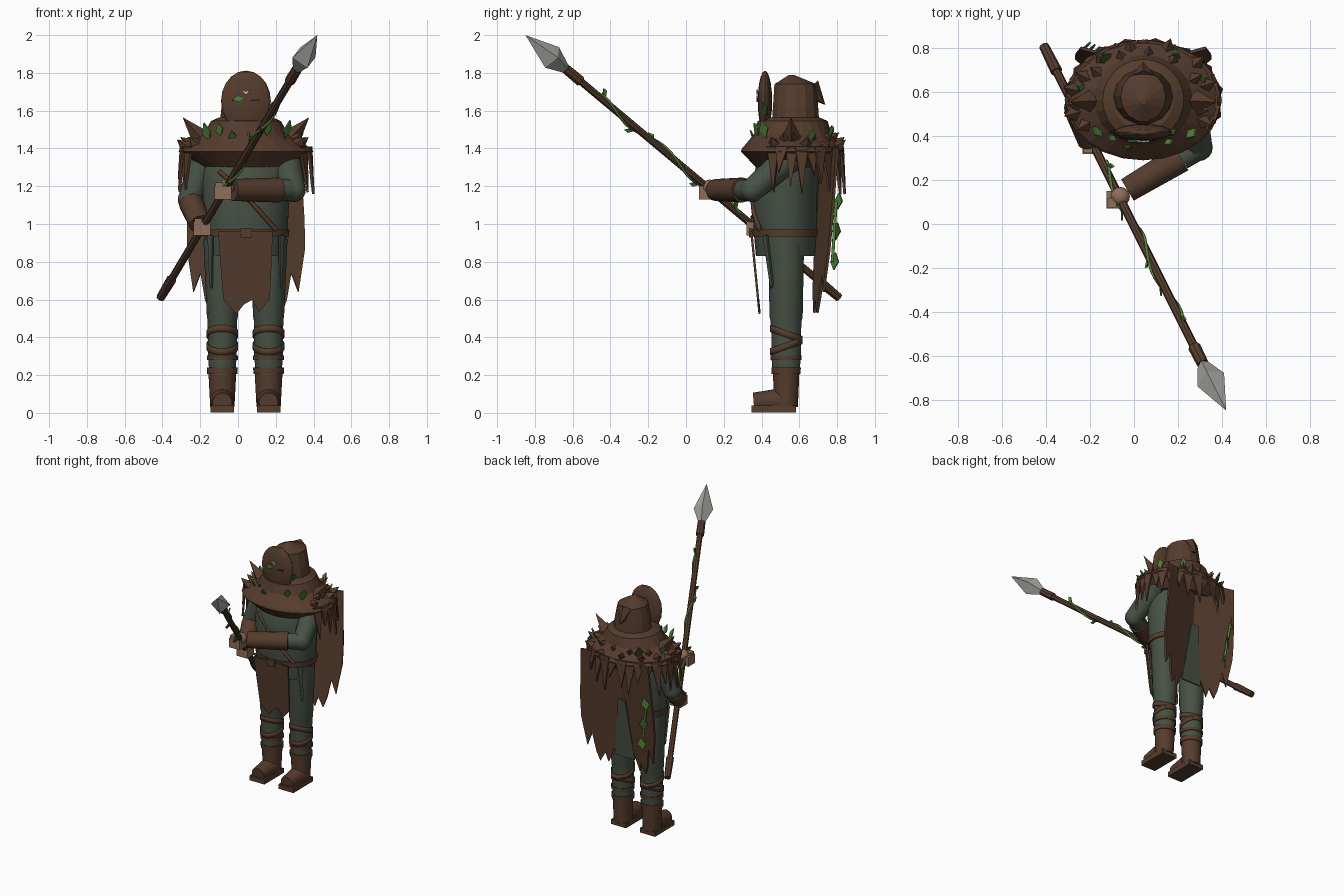
import bpy, bmesh, math, random
from mathutils import Vector, Matrix

random.seed(4)
if "Cube" in bpy.data.objects:
    bpy.data.objects.remove(bpy.data.objects["Cube"])


def material(name, rgb):
    m = bpy.data.materials.new(name)
    m.use_nodes = True
    m.diffuse_color = (*rgb, 1)
    m.node_tree.nodes["Principled BSDF"].inputs["Base Color"].default_value = (*rgb, 1)
    return m


BROWN = material("brown leather", (0.092, 0.045, 0.026))
CLOTH = material("grey green cloth", (0.064, 0.083, 0.059))
SKIN = material("skin", (0.27, 0.155, 0.098))
LEAF = material("leaf green", (0.085, 0.23, 0.045))
VINE = material("dark vine green", (0.04, 0.105, 0.025))
STEEL = material("pale steel", (0.4, 0.4, 0.37))
PALE = material("pale mark", (0.6, 0.58, 0.52))
DARK = material("dark slit", (0.02, 0.011, 0.008))

CX, CY = 0.042, 0.565      # body axis


def finish(name, bm, mat, smooth=False):
    bmesh.ops.recalc_face_normals(bm, faces=bm.faces)
    me = bpy.data.meshes.new(name)
    bm.to_mesh(me)
    bm.free()
    me.materials.append(mat)
    ob = bpy.data.objects.new(name, me)
    bpy.context.collection.objects.link(ob)
    if smooth:
        bpy.ops.object.select_all(action="DESELECT")
        ob.select_set(True)
        bpy.context.view_layer.objects.active = ob
        bpy.ops.object.shade_smooth_by_angle(angle=math.radians(30))
    return ob


def loft(name, rings, mat, n=18, smooth=True):
    """Skin through ellipses given as (x, y, z, rx, ry)."""
    bm = bmesh.new()
    loops = [[bm.verts.new((x + rx * math.cos(i * math.tau / n), y + ry * math.sin(i * math.tau / n), z))
              for i in range(n)] for x, y, z, rx, ry in rings]
    for a, b in zip(loops, loops[1:]):
        for i in range(n):
            j = (i + 1) % n
            bm.faces.new((a[i], a[j], b[j], b[i]))
    bm.faces.new(loops[0])
    bm.faces.new(loops[-1])
    return finish(name, bm, mat, smooth)


def add_tube(bm, a, b, r1, r2, n):
    a, b = Vector(a), Vector(b)
    d = b - a
    mat = Matrix.Translation((a + b) / 2) @ d.to_track_quat("Z", "Y").to_matrix().to_4x4()
    bmesh.ops.create_cone(bm, cap_ends=True, segments=n, radius1=r1, radius2=r2, depth=d.length, matrix=mat)


def tube(name, a, b, r1, r2, mat, n=12, smooth=True):
    bm = bmesh.new()
    add_tube(bm, a, b, r1, r2, n)
    return finish(name, bm, mat, smooth)


def ball(name, c, r, mat):
    bm = bmesh.new()
    bmesh.ops.create_uvsphere(bm, u_segments=16, v_segments=10, radius=1,
                              matrix=Matrix.Translation(c) @ Matrix.Diagonal((*r, 1)))
    return finish(name, bm, mat, True)


def box(name, c, size, mat):
    bm = bmesh.new()
    bmesh.ops.create_cube(bm, size=1, matrix=Matrix.Translation(c) @ Matrix.Diagonal((*size, 1)))
    return finish(name, bm, mat)


def thicken(ob, t):
    m = ob.modifiers.new("thickness", "SOLIDIFY")
    m.thickness, m.offset = t, 0


def plate(name, pts, mat, t=0.012):
    bm = bmesh.new()
    bm.faces.new([bm.verts.new(p) for p in pts])
    thicken(finish(name, bm, mat), t)


def path(name, pts, r, mat):
    cu = bpy.data.curves.new(name, "CURVE")
    cu.dimensions, cu.bevel_depth, cu.bevel_resolution = "3D", r, 1
    sp = cu.splines.new("POLY")
    sp.points.add(len(pts) - 1)
    for p, q in zip(sp.points, pts):
        p.co = (*q, 1)
    cu.materials.append(mat)
    bpy.context.collection.objects.link(bpy.data.objects.new(name, cu))


def leaf(name, c, up, side, size, mat=LEAF):
    c, up, side = Vector(c), Vector(up).normalized(), Vector(side).normalized()
    plate(name, [c - up * size * 0.5, c + side * size * 0.33, c + up * size * 0.55, c - side * size * 0.33], mat, 0.008)


# Legs, wraps and boots
for side, x in (("left", 0.162), ("right", -0.083)):
    loft(side + "_leg", [(x, 0.53, 0.2, 0.068, 0.072), (x, 0.53, 0.3, 0.076, 0.08), (x, 0.53, 0.42, 0.077, 0.08),
                         (x, 0.53, 0.49, 0.078, 0.085), (x, 0.53, 0.51, 0.082, 0.09), (x, 0.53, 0.92, 0.1, 0.098)], CLOTH, 14)
    loft(side + "_boot_shaft", [(x, 0.53, 0.03, 0.064, 0.064), (x, 0.53, 0.22, 0.074, 0.072)], BROWN, 14)
    loft(side + "_boot_cuff", [(x, 0.53, 0.205, 0.08, 0.078), (x, 0.53, 0.24, 0.082, 0.08)], BROWN, 14)
    box(side + "_sole", (x, 0.465, 0.02), (0.125, 0.235, 0.036), BROWN)
    tube(side + "_boot_foot", (x, 0.358, 0.055), (x, 0.5, 0.066), 0.052, 0.064, BROWN, 14)
    loft(side + "_knee_band", [(x, 0.53, 0.28, 0.082, 0.084), (x, 0.53, 0.305, 0.082, 0.084)], BROWN, 14)
    for k, tilt in enumerate((0.03, -0.03)):
        bm = bmesh.new()
        z0, n = 0.335 + 0.065 * k, 14
        lo, hi = [[bm.verts.new((x + 0.081 * math.cos(i * math.tau / n), 0.53 + 0.085 * math.sin(i * math.tau / n),
                                 z0 + h + tilt * math.sin(i * math.tau / n))) for i in range(n)] for h in (0, 0.036)]
        for i in range(n):
            bm.faces.new((lo[i], lo[i - 1], hi[i - 1], hi[i]))
        thicken(finish(side + "_leg_wrap", bm, BROWN, True), 0.006)

# Torso, belt and front cloth
loft("tunic", [(CX, 0.53, 0.83, 0.2, 0.16), (CX, 0.527, 0.95, 0.22, 0.168), (CX, 0.526, 1.05, 0.225, 0.172),
               (CX, 0.526, 1.2, 0.235, 0.174), (CX, 0.54, 1.31, 0.235, 0.17), (CX, CY, 1.42, 0.2, 0.14)], CLOTH, 24)
loft("belt", [(CX, 0.527, 0.935, 0.228, 0.178), (CX, 0.527, 0.972, 0.23, 0.18)], BROWN, 24)
box("belt_buckle", (CX, 0.343, 0.953), (0.06, 0.02, 0.05), BROWN)
plate("front_cloth", [(CX + x, 0.345 + 0.1 * (0.97 - z), z) for x, z in (
    (-0.148, 0.96), (0.142, 0.96), (0.13, 0.66), (0.125, 0.6), (0.07, 0.535), (0.035, 0.6), (-0.01, 0.575), (-0.05, 0.525),
    (-0.12, 0.6))], BROWN)
plate("back_cloth", [(CX + x, 0.715 - 0.09 * (1.05 - z), z) for x, z in (
    (-0.03, 1.05), (0.03, 1.05), (0.085, 0.6), (-0.085, 0.6))], CLOTH)
for s in (-1, 1):
    plate("hip_strip", [(CX + s * x, y, z) for x, y, z in (
        (0.175, 0.41, 0.94), (0.2, 0.43, 0.94), (0.19, 0.46, 0.68), (0.18, 0.45, 0.66))], CLOTH)
path("chest_strap", [(-0.1, 0.39, 1.28), (0.03, 0.35, 1.16), (0.12, 0.36, 1.06), (0.2, 0.39, 0.97)], 0.013, BROWN)

# Arms
for side, shoulder, elbow, cuff, wrist in (
        ("left", (0.25, 0.56, 1.36), (0.295, 0.35, 1.18), (0.215, 0.3, 1.18), (-0.03, 0.155, 1.18)),
        ("right", (-0.18, 0.56, 1.34), (-0.255, 0.53, 1.13), (-0.248, 0.51, 1.11), (-0.2, 0.38, 1.0))):
    ball(side + "_shoulder", shoulder, (0.085, 0.085, 0.085), CLOTH)
    tube(side + "_upper_arm", shoulder, elbow, 0.08, 0.063, CLOTH, 14)
    ball(side + "_elbow", elbow, (0.064, 0.064, 0.064), CLOTH)
    tube(side + "_sleeve", elbow, cuff, 0.06, 0.056, CLOTH, 14)
    tube(side + "_bracer", cuff, wrist, 0.066, 0.058, BROWN, 14)

# Spear
BUTT, TIP = Vector((-0.41, 0.81, 0.61)), Vector((0.42, -0.85, 2.0))


def along(t):
    return BUTT.lerp(TIP, t)


turn = (TIP - BUTT).to_track_quat("Z", "Y")
tube("spear_shaft", along(0), along(0.88), 0.02, 0.02, BROWN, 8)
tube("spear_butt_cap", along(0), along(0.07), 0.023, 0.027, BROWN, 8)
tube("spear_collar", along(0.825), along(0.872), 0.029, 0.027, BROWN, 8)
bm = bmesh.new()
add_tube(bm, along(0.868), along(0.915), 0.022, 0.068, 4)
add_tube(bm, along(0.915), along(1.0), 0.068, 0.0, 4)
finish("spear_head", bm, STEEL)
spin = [along(0.32 + 0.0045 * i) + turn @ Vector((0.021 * math.cos(i * 0.14), 0.021 * math.sin(i * 0.14), 0)) for i in range(100)]
path("spear_vine", spin, 0.007, LEAF)
for k, i in enumerate((5, 28, 62, 74, 98)):
    out = spin[i] - along(0.32 + 0.0045 * i)
    leaf("spear_leaf", spin[i] + out * 0.6, out + (TIP - BUTT) * 0.012, turn @ Vector((0.3, 1, 0)), 0.055, (LEAF, VINE)[k % 2])
for name, c in (("left_hand", (-0.08, 0.11, 1.165)), ("right_hand", (-0.19, 0.36, 0.975))):
    box(name, c, (0.09, 0.08, 0.07), SKIN)
    box(name + "_thumb", Vector(c) + Vector((-0.02, -0.015, 0.03)), (0.04, 0.045, 0.05), SKIN)
ball("left_wrist", (-0.063, 0.125, 1.195), (0.044, 0.044, 0.04), SKIN)

# Mantle, collar and hood
loft("mantle", [(CX, CY, 1.3, 0.24, 0.195), (CX, CY, 1.385, 0.358, 0.275), (CX, CY, 1.4, 0.345, 0.268),
                (CX, CY, 1.475, 0.225, 0.205), (CX, CY, 1.545, 0.185, 0.185), (CX, CY, 1.565, 0.14, 0.14)], BROWN, 24, False)
loft("hood", [(CX, 0.58, 1.52, 0.14, 0.13), (CX, 0.58, 1.63, 0.128, 0.122), (CX, 0.58, 1.74, 0.103, 0.115),
              (CX, 0.558, 1.79, 0.012, 0.012)], BROWN, 14, False)
tube("hood_tail", (CX, 0.655, 1.72), (CX, 0.738, 1.63), 0.06, 0.0, BROWN, 6, False)

# Mask with slits and a pale mark
ball("mask", (CX, 0.418, 1.65), (0.132, 0.038, 0.162), BROWN)
for s in (-1, 1):
    box("mask_eye_slit", (CX + s * 0.05, 0.383, 1.655), (0.045, 0.008, 0.008), DARK)
    plate("mask_mark", [(CX, 0.376, 1.685), (CX + s * 0.026, 0.378, 1.712), (CX, 0.376, 1.702)], PALE, 0.008)
leaf("mask_leaf", (0.0, 0.378, 1.663), (1, 0, 0.1), (0, 0, 1), 0.055)

# Thorns and leaves on the mantle
bm = bmesh.new()
for i in range(26):
    a = math.tau * (i + 0.35 * random.random()) / 26
    k = random.choice((0.74, 0.86, 0.93))
    if math.sin(a) < -0.6:
        continue
    base = Vector((CX + 0.35 * k * math.cos(a), CY + 0.27 * k * math.sin(a), 1.395 + 0.2 * (1 - k)))
    out = Vector((math.cos(a), math.sin(a), 0.8)).normalized()
    add_tube(bm, base - out * 0.015, base + out * 0.06, 0.042, 0, 4)
for s in (-1, 1):
    add_tube(bm, (CX + s * 0.235, 0.56, 1.45), (CX + s * 0.335, 0.555, 1.565), 0.055, 0, 4)
finish("mantle_thorns", bm, BROWN)
for i, (deg, k, z) in enumerate(((222, 0.8, 1.485), (238, 0.76, 1.5), (255, 0.8, 1.46), (295, 0.78, 1.5), (318, 0.84, 1.5),
                                 (305, 0.66, 1.61), (25, 0.86, 1.47), (60, 0.86, 1.48), (125, 0.86, 1.47), (165, 0.84, 1.47))):
    a = math.radians(deg)
    leaf("mantle_leaf", (CX + 0.35 * k * math.cos(a), CY + 0.272 * k * math.sin(a), z),
         (0.4 * math.cos(a), 0.4 * math.sin(a), 1), (-math.sin(a), math.cos(a), 0.3),
         0.1 if i % 4 == 0 else 0.07, VINE if i % 3 == 2 else LEAF)

# Pointed fringe round the sides and back
bm = bmesh.new()
for i in range(21):
    a = math.radians(-24 + 228 * i / 20)
    drop = (0.24, 0.15, 0.2)[i % 3] + random.uniform(-0.02, 0.02)
    k = 0.97 + 0.03 * (i % 2)
    corners = ((a - 0.13, k, 1.41), (a + 0.13, k, 1.41), (a + random.uniform(-0.06, 0.06), k + 0.05, 1.4 - drop))
    bm.faces.new([bm.verts.new((CX + 0.345 * m * math.cos(q), CY + 0.265 * m * math.sin(q), z)) for q, m, z in corners])
thicken(finish("mantle_fringe", bm, BROWN), 0.014)

# Split cape with torn hem, its outer edges standing away from the back
HEM = (0.66, 0.53, 0.6, 0.53, 0.6, 0.74, 0.64, 0.86)
for s, side in ((1, "left"), (-1, "right")):
    bm = bmesh.new()
    grid = []
    for c, hem in enumerate(HEM):
        col = []
        for r in range(8):
            z = 1.4 + (hem - 1.4) * r / 7
            inner = 0.2 * max(0, 1.05 - z)
            x = inner + (0.285 + 0.025 * min(1, (1.4 - z) / 0.4) - inner) * c / 7
            col.append(bm.verts.new((CX + s * x, 0.725 + 0.27 * x - 0.08 * (1.4 - z) / 0.85, z)))
        grid.append(col)
    for a, b in zip(grid, grid[1:]):
        for r in range(7):
            bm.faces.new((a[r], b[r], b[r + 1], a[r + 1]))
    thicken(finish(side + "_cape_panel", bm, BROWN), 0.014)

# Vine hanging on the cape
hang = [Vector((-0.22, 0.795, 1.12)).lerp(Vector((-0.175, 0.775, 0.8)), i / 6) for i in range(7)]
path("cape_vine", hang, 0.009, LEAF)
for i in (0, 3, 6):
    leaf("cape_leaf", hang[i] + Vector((0, 0.012, 0)), (0.2, 0.1, 1), (0.7, 0.7, 0), 0.09, (LEAF, VINE)[i % 2])
